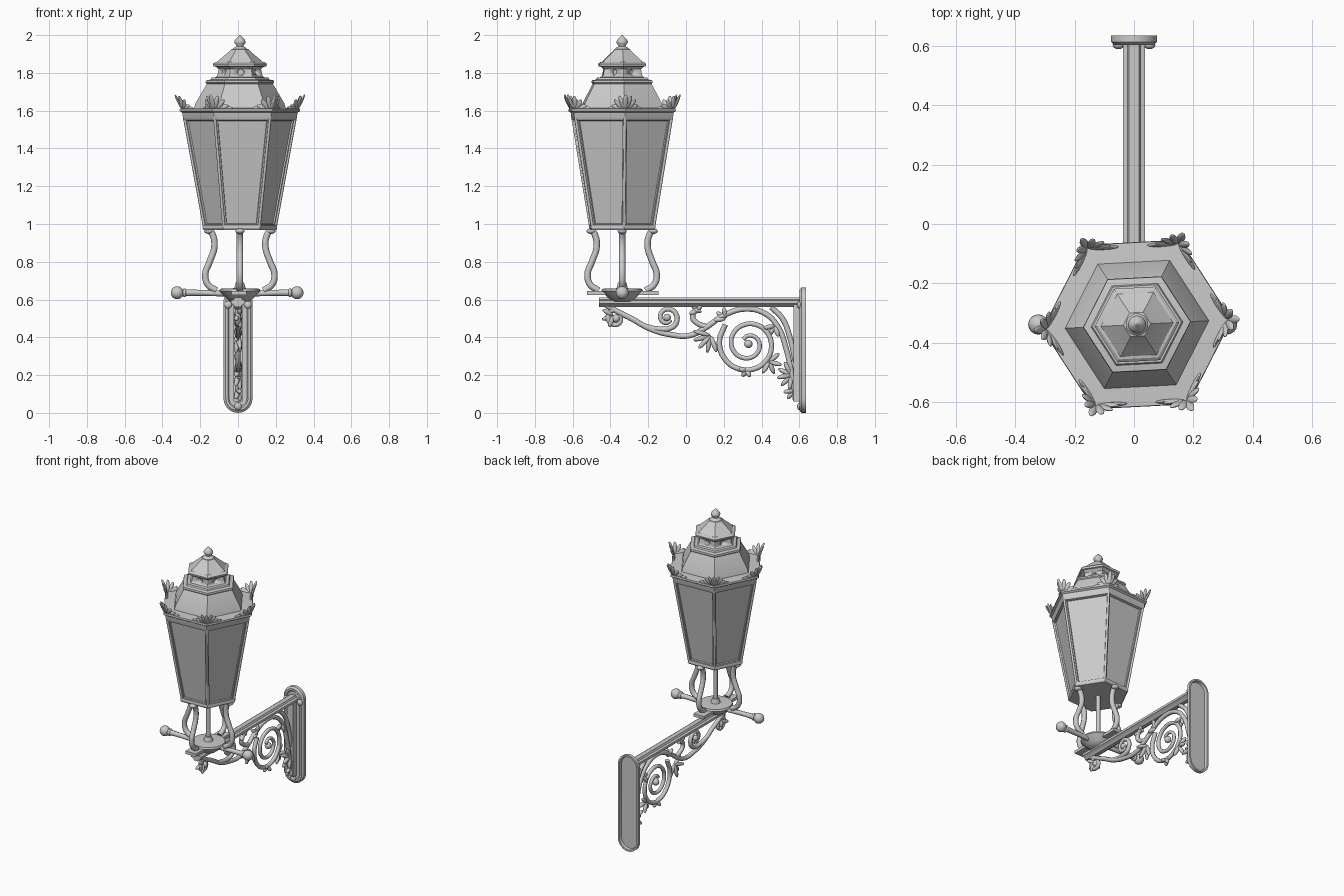
import bpy, bmesh
from math import sin, cos, pi, radians
from mathutils import Vector, Matrix

if "Cube" in bpy.data.objects:
    bpy.data.objects.remove(bpy.data.objects["Cube"])

CX, CY, ROT = 0.01, -0.338, radians(3)      # lantern axis and slight turn


def finish(name, bm, angle=35):
    bmesh.ops.recalc_face_normals(bm, faces=bm.faces)
    me = bpy.data.meshes.new(name)
    bm.to_mesh(me)
    bm.free()
    ob = bpy.data.objects.new(name, me)
    bpy.context.collection.objects.link(ob)
    bpy.ops.object.select_all(action='DESELECT')
    ob.select_set(True)
    bpy.context.view_layer.objects.active = ob
    bpy.ops.object.shade_smooth_by_angle(angle=radians(angle))
    return ob


def polar(r, a, z):
    return Vector((CX + r * cos(a), CY + r * sin(a), z))


def lathe(name, profile, n=6, inset=None):
    """Turned part around the lantern axis; 6 sides gives hexagonal parts."""
    bm = bmesh.new()
    rings = [[bm.verts.new(polar(r, ROT + 2 * pi * k / n, z)) for k in range(n)]
             for r, z in profile]
    sides = []
    for a, b in zip(rings, rings[1:]):
        for k in range(n):
            j = (k + 1) % n
            sides.append(bm.faces.new((a[k], a[j], b[j], b[k])))
    bm.faces.new(rings[0][::-1])
    bm.faces.new(rings[-1])
    if inset:
        bm.normal_update()
        bmesh.ops.inset_individual(bm, faces=sides, thickness=inset, depth=0)
        bmesh.ops.inset_individual(bm, faces=sides, thickness=0.003, depth=-0.008)
    return finish(name, bm, 25 if n == 6 else 50)


def tube(name, paths, r):
    """Round bars along smooth paths; a fourth value scales the thickness."""
    cu = bpy.data.curves.new(name, 'CURVE')
    cu.dimensions = '3D'
    cu.bevel_depth, cu.bevel_resolution, cu.resolution_u = r, 2, 6
    cu.use_fill_caps = True
    for path in paths:
        s = cu.splines.new('BEZIER')
        s.bezier_points.add(len(path) - 1)
        for p, c in zip(s.bezier_points, path):
            p.co = c[:3]
            p.handle_left_type = p.handle_right_type = 'AUTO'
            p.radius = c[3] if len(c) > 3 else 1
    ob = bpy.data.objects.new(name, cu)
    bpy.context.collection.objects.link(ob)
    return ob


def petal(bm, base, tip, side, w, t):
    """Flattened pointed blob from base to tip."""
    d = tip - base
    z = d.normalized()
    y = z.cross(side).normalized()
    x = y.cross(z)
    m = Matrix((x * w, y * t, d / 2)).transposed().to_4x4()
    m.translation = (base + tip) / 2
    bmesh.ops.create_uvsphere(bm, u_segments=8, v_segments=6, radius=1, matrix=m)


def ball(bm, c, r, scale=(1, 1, 1)):
    m = Matrix.Translation(c) @ Matrix.Diagonal((*scale, 1))
    bmesh.ops.create_uvsphere(bm, u_segments=16, v_segments=10, radius=r, matrix=m)


def prism(name, pts, y0, y1):
    """Outline in x,z extruded along y."""
    bm = bmesh.new()
    f = bm.faces.new([bm.verts.new((x, y0, z)) for x, z in pts])
    ext = bmesh.ops.extrude_face_region(bm, geom=[f])
    bmesh.ops.translate(bm, vec=(0, y1 - y0, 0),
                        verts=[v for v in ext['geom'] if isinstance(v, bmesh.types.BMVert)])
    return finish(name, bm)


# --- lantern body, rim and roof ---
lathe("lantern_glass_body", [(0.187, 0.985), (0.293, 1.57)], inset=0.02)
lathe("lantern_base_frame", [(0.17, 0.968), (0.192, 0.968), (0.198, 0.978), (0.196, 0.995), (0.18, 0.998)])
lathe("lantern_rim", [(0.28, 1.545), (0.296, 1.55), (0.302, 1.565), (0.306, 1.59), (0.32, 1.598),
                      (0.318, 1.61), (0.235, 1.615)])
lathe("roof", [(0.245, 1.605), (0.235, 1.64), (0.175, 1.742), (0.182, 1.748), (0.18, 1.76),
               (0.155, 1.765), (0.15, 1.775), (0.1, 1.78)])
neck = lathe("vent_neck", [(0.135, 1.77), (0.12, 1.785), (0.112, 1.82), (0.13, 1.835)])
lathe("roof_cap", [(0.11, 1.828), (0.14, 1.835), (0.143, 1.848), (0.132, 1.856), (0.122, 1.858),
                   (0.055, 1.915), (0.046, 1.925), (0.02, 1.932)])
lathe("finial", [(0.04, 1.92), (0.034, 1.932), (0.018, 1.94), (0.019, 1.946), (0.029, 1.957),
                 (0.03, 1.967), (0.022, 1.98), (0.011, 1.99), (0.003, 2.0)], 20)

# --- vent holes ---
bm = bmesh.new()
for k in range(6):
    a = ROT + pi / 6 + k * pi / 3
    m = Matrix.Translation(polar(0.1, a, 1.803)) @ Matrix.Rotation(a, 4, 'Z') @ Matrix.Rotation(pi / 2, 4, 'Y')
    bmesh.ops.create_cone(bm, cap_ends=True, segments=14, radius1=0.017, radius2=0.017, depth=0.06, matrix=m)
cutter = finish("vent_hole_cutter", bm)
cutter.hide_render = True
cutter.hide_viewport = True
mod = neck.modifiers.new("holes", 'BOOLEAN')
mod.operation, mod.object, mod.solver = 'DIFFERENCE', cutter, 'EXACT'

# --- corner bars ---
tube("corner_bars", [[polar(0.188, ROT + k * pi / 3, 0.985), polar(0.295, ROT + k * pi / 3, 1.57)]
                     for k in range(6)], 0.008)

# --- leaf crests wrapped around the six rim corners ---
bm = bmesh.new()
for k in range(6):
    a = ROT + k * pi / 3
    corner = polar(0.305, a, 1.605)
    out = Vector((cos(a), sin(a), 0))
    for i in range(-3, 4):
        f = radians(i * 27)
        step = pi / 3 if i >= 0 else -pi / 3
        along = (polar(0.305, a + step, 1.605) - corner).normalized()
        along0 = along if i else Vector((-sin(a), cos(a), 0))
        base = corner + along * (0.006 * abs(i))
        tip = corner + along * abs(sin(f)) * 0.082 + Vector((0, 0, 0.012 + 0.07 * cos(f))) + out * 0.04 * cos(f)
        petal(bm, base, tip, along0, 0.014, 0.007)
    for step in (-pi / 3, pi / 3):
        along = (polar(0.305, a + step, 1.605) - corner).normalized()
        petal(bm, corner, corner + along * 0.105 + Vector((0, 0, 0.008)), Vector((0, 0, 1)), 0.014, 0.008)
finish("corner_leaf_crests", bm, 60)

# --- curved legs, stem and hub under the lantern ---
leg = [(0.165, 0.972), (0.145, 0.945), (0.135, 0.88), (0.16, 0.80), (0.183, 0.735), (0.17, 0.68), (0.125, 0.648)]
tube("curved_legs", [[polar(r, k * pi / 2, z) for r, z in leg] for k in range(4)], 0.017)
bm = bmesh.new()
for k in range(4):
    ball(bm, polar(0.165, k * pi / 2, 0.962), 0.024, (1, 1, 0.6))
finish("leg_caps", bm, 60)
tube("gas_pipe", [[(CX, CY, 0.63), (CX, CY, 0.98)]], 0.014)
lathe("hub", [(0.05, 0.59), (0.075, 0.61), (0.1, 0.635), (0.11, 0.645), (0.105, 0.657), (0.03, 0.66),
              (0.022, 0.69)], 24)
prism("foot_strip", [(-0.035, 0.625), (0.045, 0.625), (0.045, 0.645), (-0.035, 0.645)], -0.525, -0.145)

# --- ladder bar with ball ends ---
tube("ladder_bar", [[(-0.32, CY, 0.636, 1.25), (-0.22, CY, 0.636, 1), (0, CY, 0.63, 0.9),
                     (0.22, CY, 0.636, 1), (0.31, CY, 0.636, 1.25)]], 0.016)
bm = bmesh.new()
for x in (-0.322, 0.313):
    ball(bm, (x, CY, 0.636), 0.034)
    ball(bm, (x * 0.88, CY, 0.636), 0.024, (0.5, 1, 1))
finish("ladder_bar_balls", bm, 60)

# --- arm beam and wall upright ---
half = [(0.012, 0.56), (0.022, 0.572), (0.037, 0.58), (0.037, 0.596), (0.022, 0.6), (0.016, 0.612)]
prism("arm_beam", half + [(-x, z) for x, z in half[::-1]], -0.46, 0.605)
prism("wall_upright", [(-0.024, 0.06), (0.024, 0.06), (0.024, 0.59), (-0.024, 0.59)], 0.57, 0.61)

# --- wall plate with rounded ends, bevelled front and hollow back ---
R = 0.077
arc = [(R * cos(pi * k / 12), R * sin(pi * k / 12)) for k in range(13)]
outline = [(x, 0.588 + z) for x, z in arc] + [(-x, R - z) for x, z in arc]
bm = bmesh.new()
back = bm.faces.new([bm.verts.new((x, 0.635, z)) for x, z in outline])
front = bm.faces.new([bm.verts.new((x, 0.612, z)) for x, z in outline[::-1]])
bmesh.ops.bridge_loops(bm, edges=list(bm.edges))
bm.normal_update()
for f, steps in ((front, ((0.012, 0.01), (0.012, 0.0), (0.006, -0.006))), (back, ((0.012, 0), (0.004, -0.018)))):
    for th, dp in steps:
        n = f.normal.copy()
        bmesh.ops.inset_region(bm, faces=[f], thickness=th, use_even_offset=True)
        target = (Vector((0, -1, 0)) if f is front else Vector((0, 1, 0))) * dp
        bmesh.ops.translate(bm, verts=f.verts, vec=target)
finish("wall_plate", bm)
bm = bmesh.new()
for x, z in ((-0.052, 0.572), (0.052, 0.572), (0, 0.035)):
    ball(bm, (x, 0.602, z), 0.02, (1, 0.7, 1))
finish("plate_bolts", bm, 60)


# --- scrollwork in the plane x = 0 ---
def flat(pts):
    return [(0, *p) for p in pts]


def spiral(cy, cz, r0, r1, a0, a1, n):
    """Volute that thins towards its centre."""
    out = []
    for i in range(n + 1):
        t = i / n
        r, a = r0 + (r1 - r0) * t, radians(a0 + (a1 - a0) * t)
        out.append((0, cy + r * cos(a), cz + r * sin(a), 1 - 0.25 * t))
    return out


stem = flat([(-0.43, 0.575), (-0.36, 0.535), (-0.29, 0.5), (-0.19, 0.445), (-0.085, 0.415), (0.02, 0.41),
             (0.11, 0.455), (0.19, 0.51), (0.31, 0.55), (0.42, 0.525), (0.49, 0.45), (0.53, 0.34),
             (0.555, 0.23), (0.577, 0.1)])
big = spiral(0.33, 0.365, 0.16, 0.035, 140, 860, 20)
small = flat([(-0.22, 0.46), (-0.16, 0.445)]) + spiral(-0.1, 0.505, 0.058, 0.022, -60, 330, 10)
brace = flat([(0.45, 0.56), (0.51, 0.5), (0.55, 0.4), (0.58, 0.27)])
hook = flat([(0.11, 0.455), (0.06, 0.475), (0.035, 0.505), (0.05, 0.54), (0.08, 0.545)])
nose = spiral(-0.37, 0.5, 0.05, 0.018, 100, 420, 9)
tube("scrollwork", [stem, big, small, brace, hook, nose], 0.0145)

# --- leaves and knobs on the scrollwork: origin, direction range, length, count ---
bm = bmesh.new()
for y, z, a0, a1, ln, n in ((0.13, 0.41, 165, 290, 0.095, 5), (-0.385, 0.515, 150, 300, 0.065, 4),
                            (0.06, 0.54, 60, 200, 0.045, 3), (0.44, 0.27, -120, 40, 0.07, 4),
                            (0.56, 0.2, 120, 260, 0.08, 5), (0.32, 0.225, 170, 300, 0.04, 3),
                            (0.21, 0.5, 100, 190, 0.06, 3), (0.575, 0.12, 190, 270, 0.06, 3),
                            (0.47, 0.46, 190, 290, 0.06, 3)):
    for i in range(n):
        a = radians(a0 + (a1 - a0) * i / (n - 1))
        d = Vector((0.012 * (-1) ** i, cos(a) * ln, sin(a) * ln))
        base = Vector((0, y, z))
        petal(bm, base, base + d, Vector((0, -sin(a), cos(a))), 0.013, 0.014)
for y, z, r in ((0.33, 0.365, 0.022), (-0.1, 0.505, 0.02), (-0.37, 0.5, 0.022)):
    ball(bm, (0, y, z), r)
finish("scroll_leaves", bm, 60)
